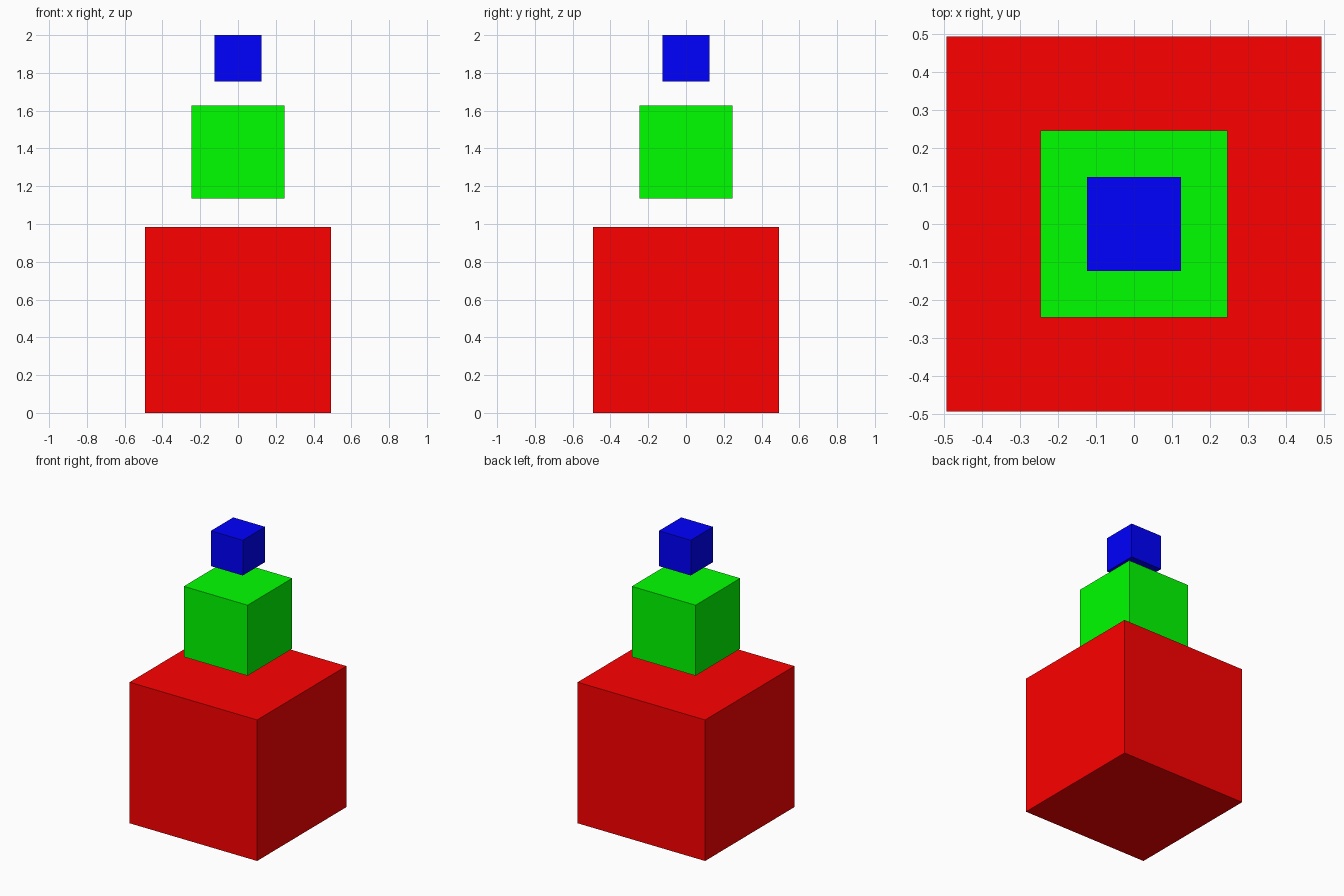
import bpy

if "Cube" in bpy.data.objects:
    bpy.data.objects.remove(bpy.data.objects["Cube"])


def add_cube(name, size, base_z, color):
    bpy.ops.mesh.primitive_cube_add(size=size, location=(0, 0, base_z + size / 2))
    cube = bpy.context.object
    cube.name = name
    mat = bpy.data.materials.new(name + "_color")
    mat.diffuse_color = color
    mat.use_nodes = True
    mat.node_tree.nodes["Principled BSDF"].inputs["Base Color"].default_value = mat.diffuse_color
    cube.data.materials.append(mat)
    return cube


# Three floating cubes, each half the size of the one below
side = 0.985
add_cube("bottom_cube", side, 0.0, (1, 0, 0, 1))
add_cube("middle_cube", side / 2, 1.134, (0, 1, 0, 1))
add_cube("top_cube", side / 4, 2.0 - side / 4, (0, 0, 1, 1))
